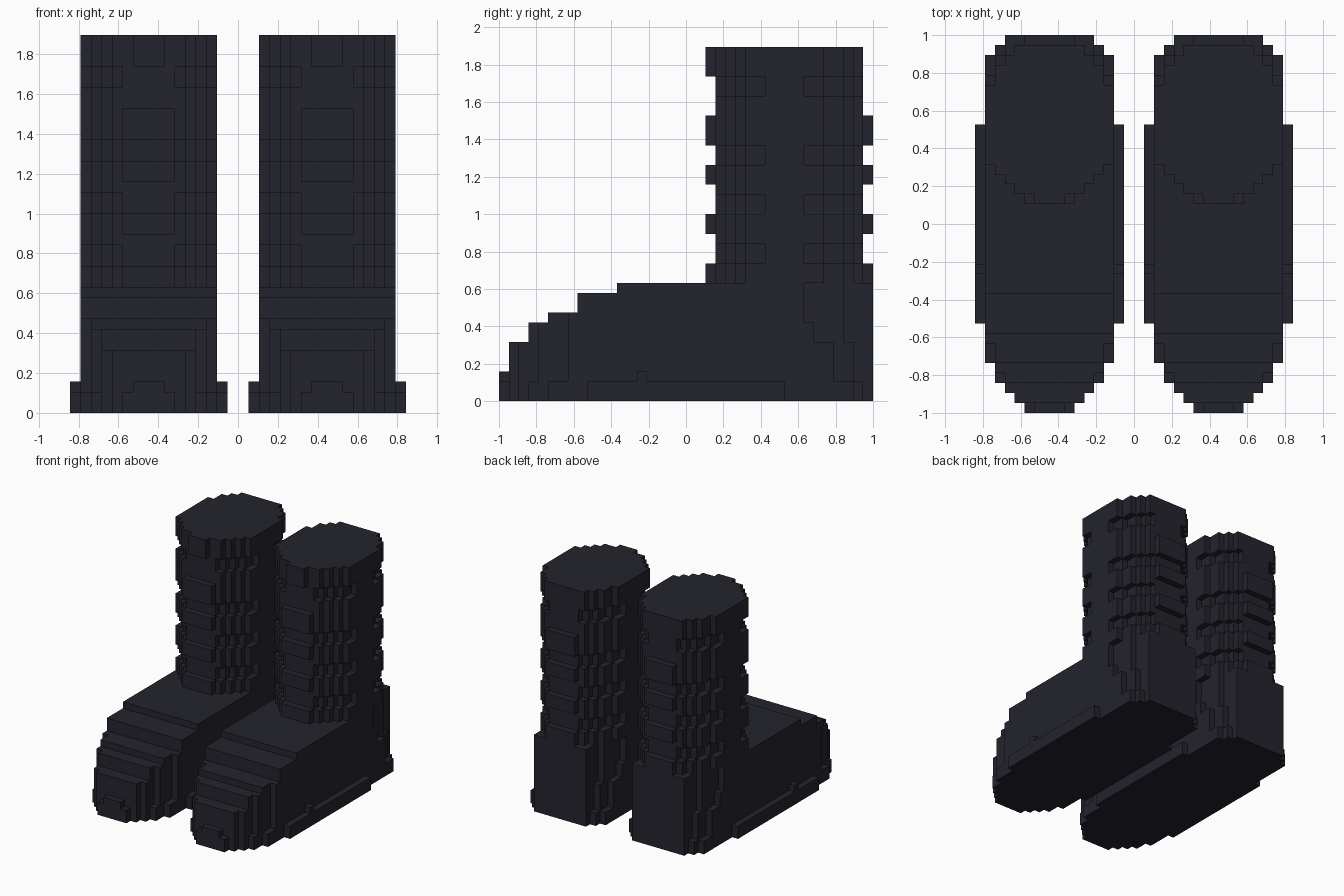
import bpy, bmesh
from mathutils import Vector

if "Cube" in bpy.data.objects:
    bpy.data.objects.remove(bpy.data.objects["Cube"])

U = 2 / 38            # block size
HEIGHT = 36           # blocks, 15 wide and 38 long

mat = bpy.data.materials.new("dark_navy_leather")
mat.diffuse_color = (0.017, 0.017, 0.026, 1)
mat.use_nodes = True
mat.node_tree.nodes["Principled BSDF"].inputs["Base Color"].default_value = mat.diffuse_color

# Index = sideways distance from the boot's centre line, value = first / last row
SOLE = ([0, 0, 0, 1, 2, 3, 5, 9], [37, 37, 37, 37, 37, 36, 35, 28])
TOE_TAPER = [0, 0, 1, 1, 2, 4, 7]
BAND = ([21, 21, 21, 22, 23, 24, 25], [37, 37, 37, 36, 35, 34, 32])
GROOVE = ([22, 22, 22, 23, 24, 25, 27], [36, 36, 36, 35, 34, 32, 30])
TOP = ([21, 21, 22, 22, 23, 24, 25], [36, 36, 36, 36, 35, 34, 32])


def toe_step(z):
    """First row of the stepped toe cap at a given level."""
    for top, row in ((3, 0), (6, 1), (8, 3), (9, 5), (11, 8)):
        if z < top:
            return row
    return 12


def in_groove(d, z):
    """Grooves are taller on the front and back straps than on the sides."""
    tall = d <= 2
    grooves = ((14, 17 if tall else 16), (19, 22 if tall else 21),
               (24, 26), (29 if tall else 31, 33))
    return any(a <= z < b for a, b in grooves)


def span(d, z):
    """First and last filled row for one column of blocks."""
    if z < 2:                                   # sole
        return SOLE[0][d], SOLE[1][d]
    if d == 7:                                  # small side stud on the sole
        return (14, 14) if z == 2 else None
    if z < 12:                                  # foot and heel counter
        first = max(toe_step(z), TOE_TAPER[d])
        if z == 2 and d == 2:
            first = 1
        last = 37
        if d == 5:
            last = 35 if z < 6 else 34
        elif d == 6:
            last = 33 if z < 6 else 31 if z < 8 else 30
        return first, last
    shape = TOP if z >= 33 else GROOVE if in_groove(d, z) else BAND
    return shape[0][d], shape[1][d]


def boot_mesh():
    cells = set()
    for z in range(HEIGHT):
        for x in range(-7, 8):
            s = span(abs(x), z)
            if s:
                cells.update((x, y, z) for y in range(s[0], s[1] + 1))
    bm = bmesh.new()
    verts = {}

    def vert(p):
        key = tuple(round(2 * c) for c in p)
        if key not in verts:
            verts[key] = bm.verts.new((p.x * U, (p.y - 18.5) * U, (p.z + 0.5) * U))
        return verts[key]

    # Outer skin of the blocks
    for c in cells:
        for axis in range(3):
            for sign in (-1, 1):
                n = Vector((0, 0, 0))
                n[axis] = sign
                if tuple(int(a + b) for a, b in zip(c, n)) in cells:
                    continue
                a, b = Vector((0, 0, 0)), Vector((0, 0, 0))
                a[(axis + 1) % 3] = 0.5
                b[(axis + 2) % 3] = 0.5 * sign
                m = Vector(c) + n / 2
                bm.faces.new([vert(p) for p in (m - a - b, m + a - b, m + a + b, m - a + b)])
    bmesh.ops.dissolve_limit(bm, angle_limit=0.01, verts=bm.verts, edges=bm.edges)
    mesh = bpy.data.meshes.new("boot")
    bm.to_mesh(mesh)
    bm.free()
    mesh.materials.append(mat)
    return mesh


# Pair of boots sharing one mesh
mesh = boot_mesh()
for name, side in (("left_boot", -1), ("right_boot", 1)):
    ob = bpy.data.objects.new(name, mesh)
    ob.location.x = side * 8.5 * U
    bpy.context.collection.objects.link(ob)
